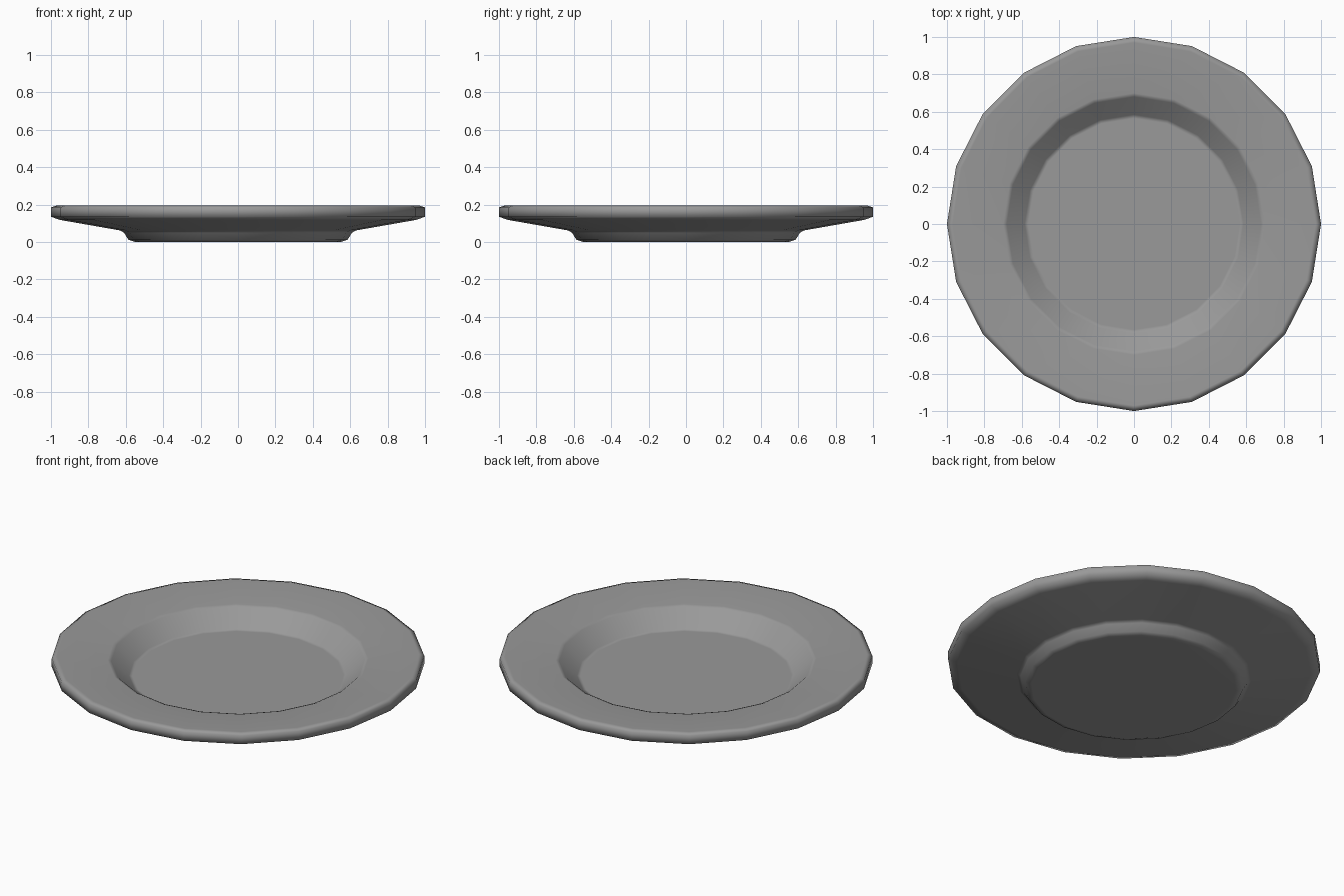
import bpy
import bmesh
import math

cube = bpy.data.objects.get("Cube")
if cube:
    bpy.data.objects.remove(cube, do_unlink=True)

SIDES = 20

# Single glaze colour
glaze = bpy.data.materials.new("grey_glaze")
glaze.use_nodes = True
colour = (0.32, 0.32, 0.32, 1)
glaze.diffuse_color = colour
glaze.node_tree.nodes["Principled BSDF"].inputs["Base Color"].default_value = colour

# Cross-section (radius, height): underside, rim, then top side into the well
profile = [
    (0.55, 0.0), (0.585, 0.012), (0.61, 0.05), (0.63, 0.062),
    (0.95, 0.118), (1.0, 0.135), (1.0, 0.185), (0.97, 0.195),
    (0.70, 0.173), (0.68, 0.165), (0.585, 0.08), (0.565, 0.075),
]

# Sweep the section around the axis
bm = bmesh.new()
rings = []
for r, z in profile:
    rings.append([bm.verts.new((r * math.cos(math.tau * i / SIDES),
                                r * math.sin(math.tau * i / SIDES), z))
                  for i in range(SIDES)])
for lower, upper in zip(rings, rings[1:]):
    for i in range(SIDES):
        j = (i + 1) % SIDES
        bm.faces.new((lower[i], lower[j], upper[j], upper[i]))

# Foot and well floor
bm.faces.new(rings[0][::-1])
bm.faces.new(rings[-1])
bmesh.ops.recalc_face_normals(bm, faces=bm.faces[:])

mesh = bpy.data.meshes.new("plate")
bm.to_mesh(mesh)
bm.free()
mesh.materials.append(glaze)
plate = bpy.data.objects.new("plate", mesh)
bpy.context.collection.objects.link(plate)

# Soft shading, weighted so the broad faces stay flat
mesh.shade_smooth()
weighted = plate.modifiers.new("weighted_normals", "WEIGHTED_NORMAL")
weighted.weight = 50
